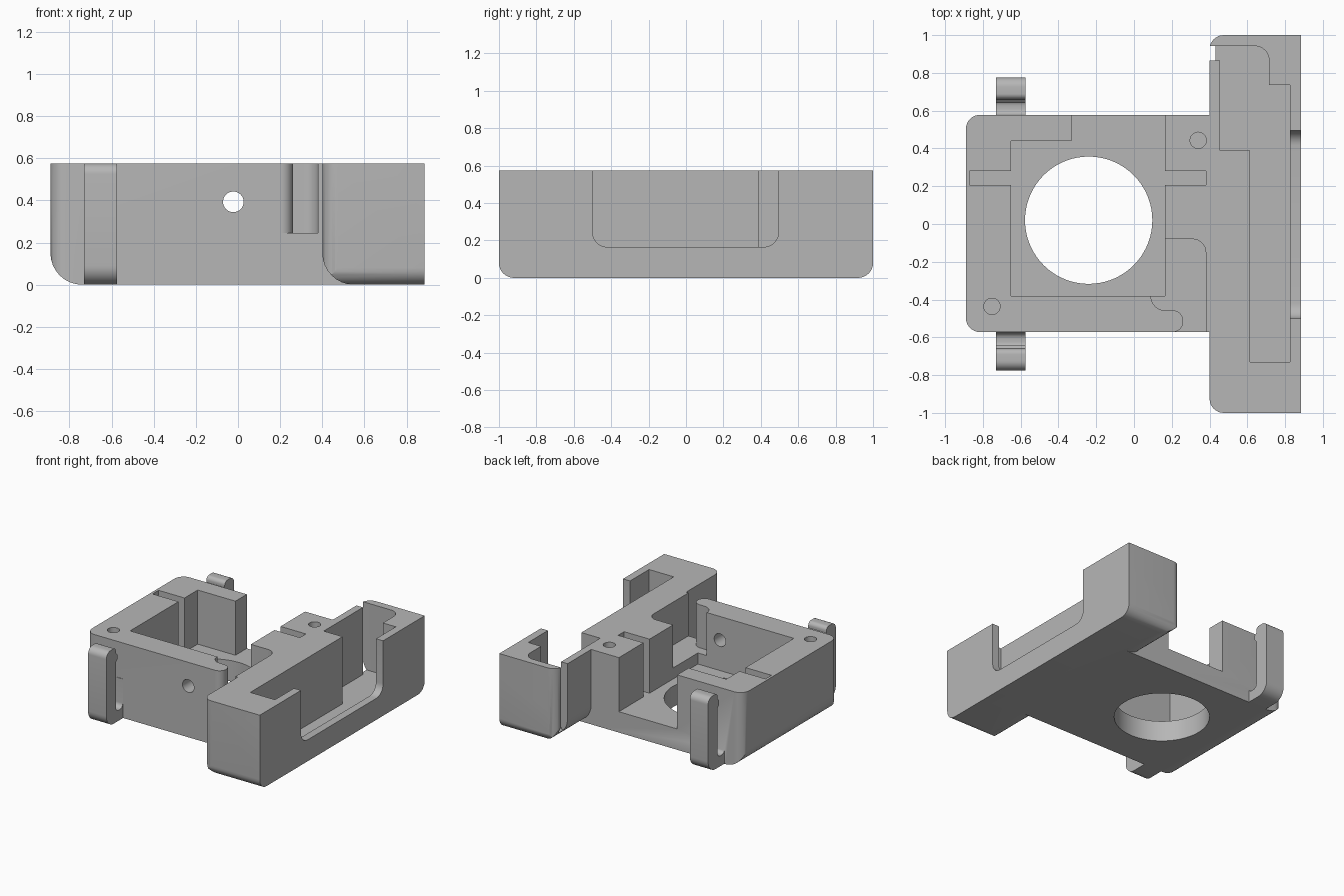
import bpy, bmesh, math
from mathutils import Vector

if "Cube" in bpy.data.objects:
    bpy.data.objects.remove(bpy.data.objects["Cube"], do_unlink=True)

TOP = 0.575
ABOVE = 0.8

grey = bpy.data.materials.new("plain_grey")
grey.use_nodes = True
colour = (0.47, 0.47, 0.47, 1)
grey.diffuse_color = colour
grey.node_tree.nodes["Principled BSDF"].inputs["Base Color"].default_value = colour


def rounded(points, steps=8):
    """Turn (a, b[, radius]) corners into an outline with arcs."""
    out = []
    for i, p in enumerate(points):
        c = Vector(p[:2])
        if len(p) < 3:
            out.append(c)
            continue
        u = (Vector(points[i - 1][:2]) - c).normalized()
        v = (Vector(points[(i + 1) % len(points)][:2]) - c).normalized()
        half = u.angle(v) / 2
        centre = c + (u + v).normalized() * p[2] / math.sin(half)
        a = c + u * p[2] / math.tan(half) - centre
        b = c + v * p[2] / math.tan(half) - centre
        sweep = math.pi - 2 * half
        for k in range(steps + 1):
            t = k / steps
            out.append(centre + (a * math.sin((1 - t) * sweep) + b * math.sin(t * sweep)) / math.sin(sweep))
    return out


def prism(name, points, lo, hi, axis="Z"):
    """Extrude an outline along one axis."""
    place = {"Z": lambda p, t: (p[0], p[1], t),
             "Y": lambda p, t: (p[0], t, p[1]),
             "X": lambda p, t: (t, p[0], p[1])}[axis]
    outline = rounded(points)
    bm = bmesh.new()
    low = [bm.verts.new(place(p, lo)) for p in outline]
    high = [bm.verts.new(place(p, hi)) for p in outline]
    bm.faces.new(low)
    bm.faces.new(high)
    n = len(outline)
    for i in range(n):
        j = (i + 1) % n
        bm.faces.new((low[i], low[j], high[j], high[i]))
    bmesh.ops.recalc_face_normals(bm, faces=bm.faces)
    mesh = bpy.data.meshes.new(name)
    bm.to_mesh(mesh)
    bm.free()
    mesh.materials.append(grey)
    ob = bpy.data.objects.new(name, mesh)
    bpy.context.collection.objects.link(ob)
    return ob


def rect(x0, x1, y0, y1):
    return [(x0, y0), (x1, y0), (x1, y1), (x0, y1)]


def circle(x, y, r, n=48):
    return [(x + r * math.cos(math.tau * k / n), y + r * math.sin(math.tau * k / n)) for k in range(n)]


def combine(target, operation, *tools):
    """Apply boolean tools to the target and discard them."""
    for tool in tools:
        mod = target.modifiers.new("combine", "BOOLEAN")
        mod.operation = operation
        mod.solver = "EXACT"
        mod.object = tool
        tool.hide_render = True
        graph = bpy.context.evaluated_depsgraph_get()
        graph.update()
        mesh = bpy.data.meshes.new_from_object(target.evaluated_get(graph))
        target.modifiers.clear()
        target.data = mesh
        bpy.data.objects.remove(tool, do_unlink=True)


# Main housing: rounded plan, rounded lower side edge
housing = prism("housing", [(-0.89, -0.572, 0.075), (0.57, -0.572), (0.57, 0.578), (-0.89, 0.578, 0.075)], 0, TOP)
combine(housing, "INTERSECT",
        prism("side_profile", [(-0.89, 0, 0.15), (0.6, 0), (0.6, ABOVE), (-0.89, ABOVE)], -1, 1, "Y"))

# Long cross block: rounded in plan and along its lower edges
block = prism("cross_block", [(0.40, -1, 0.075), (0.885, -1), (0.885, 1), (0.40, 1, 0.075)], 0, TOP)
combine(block, "INTERSECT",
        prism("block_profile", [(0.40, 0, 0.15), (1, 0), (1, ABOVE), (0.40, ABOVE)], -2, 2, "Y"),
        prism("end_profile", [(-1, 0, 0.08), (1, 0, 0.08), (1, ABOVE), (-1, ABOVE)], 0, 2, "X"))
combine(housing, "UNION", block)

# Spring clips on the front and back walls
clip = [(0.50, 0), (0.775, 0, 0.09), (0.775, TOP, 0.05), (0.66, TOP, 0.03), (0.66, 0.53), (0.64, 0.51),
        (0.64, 0.48), (0.66, 0.46), (0.66, 0.08, 0.035), (0.575, 0.08, 0.035), (0.575, 0.3), (0.50, 0.3)]
for side in (1, -1):
    combine(housing, "UNION",
            prism("clip", [(side * p[0], *p[1:]) for p in clip], -0.73, -0.575, "X"))

# Main pocket, open at the back, with a round hole through the floor
FLOOR = 0.16
combine(housing, "DIFFERENCE",
        prism("pocket", [(-0.65, -0.38), (0.165, -0.38), (0.165, 0.7), (-0.33, 0.7), (-0.33, 0.44), (-0.65, 0.44)],
              FLOOR, ABOVE),
        prism("slots", rect(-0.87, 0.38, 0.207, 0.28), FLOOR, ABOVE),
        prism("floor_hole", circle(-0.24, 0.02, 0.337, 72), -0.2, 0.3))

# Raised side pocket leading out through the front wall
combine(housing, "DIFFERENCE",
        prism("side_pocket", [(0.09, -0.08), (0.38, -0.08, 0.07), (0.38, -0.7), (0.2, -0.7), (0.2, -0.572),
                              (0.26, -0.572, 0.055), (0.26, -0.457, 0.055), (0.09, -0.457, 0.074)],
              0.245, ABOVE))

# Stepped channel in the cross block, open on its inner side
combine(housing, "DIFFERENCE",
        prism("channel", [(0.3, 0.865), (0.455, 0.865), (0.455, 0.39), (0.615, 0.39), (0.615, -0.73),
                          (0.825, -0.73), (0.825, 0.735), (0.715, 0.735), (0.715, 0.942, 0.075), (0.3, 0.942)],
              0.06, ABOVE),
        prism("outer_notch", [(-0.5, 0.165, 0.08), (0.495, 0.165, 0.08), (0.495, ABOVE), (-0.5, ABOVE)],
              0.75, 1, "X"))

# Screw holes in the top and a hole through the front wall
combine(housing, "DIFFERENCE",
        prism("screw_hole", circle(0.34, 0.443, 0.043, 32), 0.2, ABOVE),
        prism("screw_hole", circle(-0.752, -0.436, 0.043, 32), 0.2, ABOVE),
        prism("wall_hole", circle(-0.022, 0.393, 0.049, 32), -0.7, -0.2, "Y"))

# Smooth shading on the rounded edges
bpy.ops.object.select_all(action="DESELECT")
housing.select_set(True)
bpy.context.view_layer.objects.active = housing
bpy.ops.object.shade_smooth_by_angle(angle=math.radians(30))
